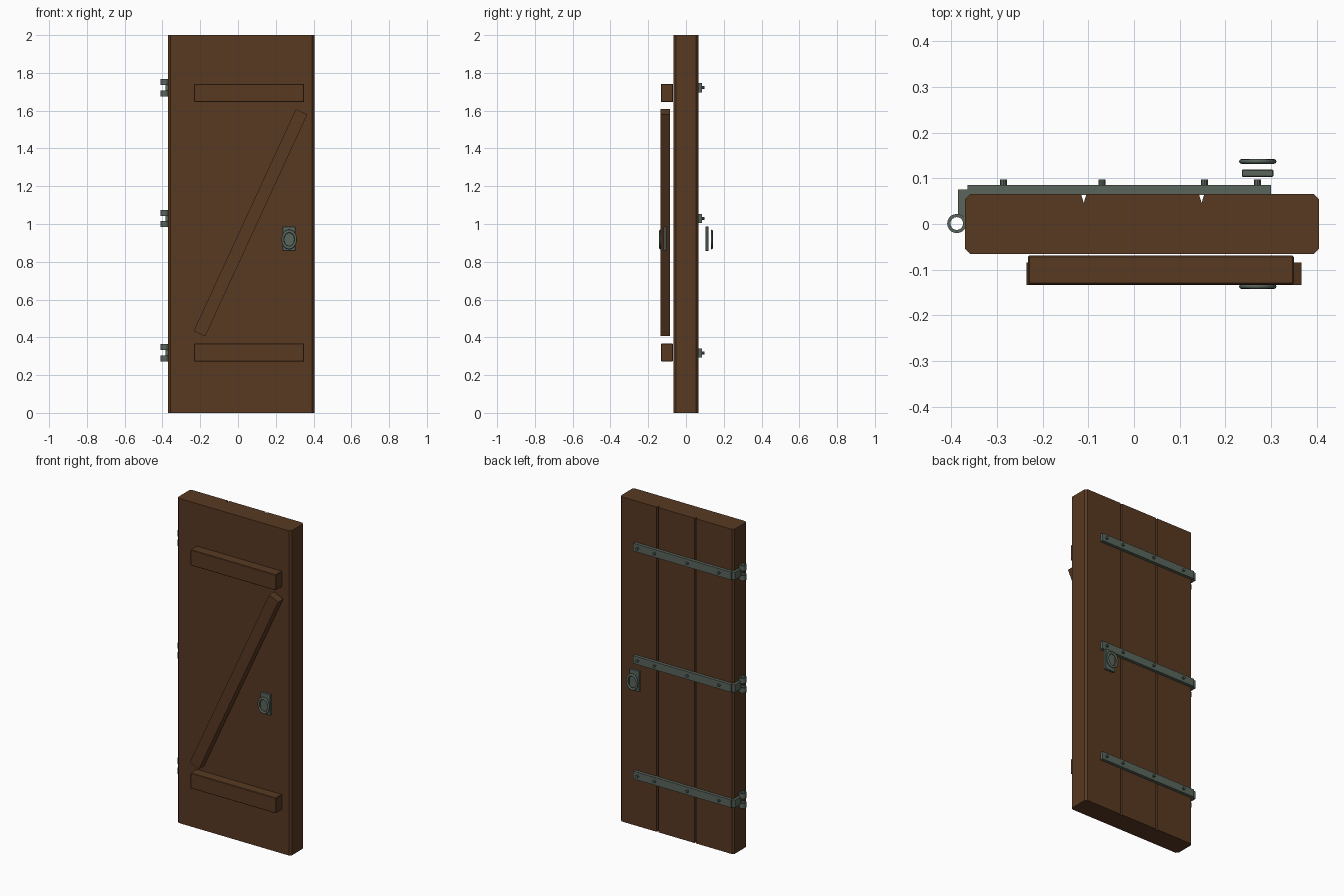
import bpy, bmesh, math
from mathutils import Matrix, Vector

if "Cube" in bpy.data.objects:
    bpy.data.objects.remove(bpy.data.objects["Cube"])


def material(name, rgb):
    m = bpy.data.materials.new(name)
    m.diffuse_color = (*rgb, 1)
    m.use_nodes = True
    m.node_tree.nodes["Principled BSDF"].inputs["Base Color"].default_value = m.diffuse_color
    return m


WOOD = material("dark brown wood", (0.098, 0.041, 0.016))
IRON = material("grey green iron", (0.100, 0.130, 0.107))


def finish(name, bm, mat):
    bmesh.ops.recalc_face_normals(bm, faces=bm.faces)
    me = bpy.data.meshes.new(name)
    bm.to_mesh(me)
    bm.free()
    me.materials.append(mat)
    ob = bpy.data.objects.new(name, me)
    bpy.context.collection.objects.link(ob)
    return ob


def box(name, lo, hi, mat, bevel=0.0):
    lo, hi = Vector(lo), Vector(hi)
    bm = bmesh.new()
    bmesh.ops.create_cube(bm, size=1, matrix=Matrix.Translation((lo + hi) / 2)
                          @ Matrix.Diagonal((*(hi - lo), 1)))
    if bevel:
        bmesh.ops.bevel(bm, geom=bm.edges[:], offset=bevel, segments=1, affect='EDGES')
    return finish(name, bm, mat)


def prism(name, outline, move, mat):
    bm = bmesh.new()
    face = bm.faces.new([bm.verts.new(p) for p in outline])
    top = bmesh.ops.extrude_face_region(bm, geom=[face])["geom"]
    bmesh.ops.translate(bm, vec=move, verts=[v for v in top if isinstance(v, bmesh.types.BMVert)])
    return finish(name, bm, mat)


def lathe(name, profile, centre, axis, mat, steps, smooth=True):
    # closed (radius, height) profile spun about an axis through centre
    bm = bmesh.new()
    rot = Vector((0, 0, 1)).rotation_difference(Vector(axis)).to_matrix()
    rings = []
    for i in range(steps):
        a = math.tau * i / steps
        rings.append([bm.verts.new(rot @ Vector((r * math.cos(a), r * math.sin(a), h)) + Vector(centre))
                      for r, h in profile])
    n = len(profile)
    for i in range(steps):
        a, b = rings[i], rings[(i + 1) % steps]
        for j in range(n):
            f = bm.faces.new((a[j], a[(j + 1) % n], b[(j + 1) % n], b[j]))
            f.smooth = smooth
    return finish(name, bm, mat)


# door slab: chamfered outline with two V grooves on the back
L, R, T, C = -0.37, 0.405, 0.066, 0.012
outline = [(L + C, -T), (R - C, -T), (R, -T + C), (R, T - C), (R - C, T)]
for gx in (0.148, -0.11):
    outline += [(gx + 0.006, T), (gx, T - 0.02), (gx - 0.006, T)]
outline += [(L + C, T), (L, T - C), (L, -T + C)]
prism("door_slab", [(x, y, 0) for x, y in outline], (0, 0, 2), WOOD)

# front rails and diagonal brace
for name, z0, z1 in (("lower_rail", 0.272, 0.367), ("upper_rail", 1.645, 1.742)):
    box(name, (-0.232, -0.132, z0), (0.35, -0.069, z1), WOOD, 0.003)
corners = [(-0.235, 0.433), (-0.173, 0.406), (0.367, 1.58), (0.306, 1.608)]
prism("diagonal_brace", [(x, -0.134, z) for x, z in corners], (0, 0.05, 0), WOOD)

# strap hinges on the back
for label, z in (("lower", 0.318), ("middle", 1.029), ("upper", 1.7215)):
    box(f"{label}_strap", (-0.365, 0.064, z - 0.024), (0.3, 0.085, z + 0.024), IRON)
    box(f"{label}_strap_return", (-0.385, 0.014, z - 0.024), (-0.36, 0.075, z + 0.024), IRON)
    for side in (-1, 1):
        zc = z + side * 0.03
        lathe(f"{label}_knuckle", [(0.014, -0.016), (0.021, -0.016), (0.021, 0.016), (0.014, 0.016)],
              (-0.388, 0.001, zc), (0, 0, 1), IRON, 20, False)
    for x in (-0.286, -0.07, 0.154, 0.27):
        bm = bmesh.new()
        bmesh.ops.create_cone(bm, cap_ends=True, segments=10, radius1=0.008, radius2=0.008, depth=0.016,
                              matrix=Matrix.Translation((x, 0.089, z)) @ Matrix.Rotation(math.pi / 2, 4, 'X'))
        finish(f"{label}_bolt", bm, IRON)

# handle plate and oval pull ring on both faces
for label, s in (("front", -1), ("back", 1)):
    ya, yb = sorted((s * 0.103, s * 0.119))
    box(f"{label}_handle_plate", (0.236, ya, 0.857), (0.305, yb, 0.987), IRON, 0.002)
    tube = [(0.034 + 0.007 * math.cos(math.tau * k / 8), 0.0055 * math.sin(math.tau * k / 8)) for k in range(8)]
    ring = lathe(f"{label}_handle_ring", tube, (0, 0, 0), (0, 1, 0), IRON, 24)
    ring.scale.z = 1.28
    ring.location = (0.271, s * 0.137, 0.918)
